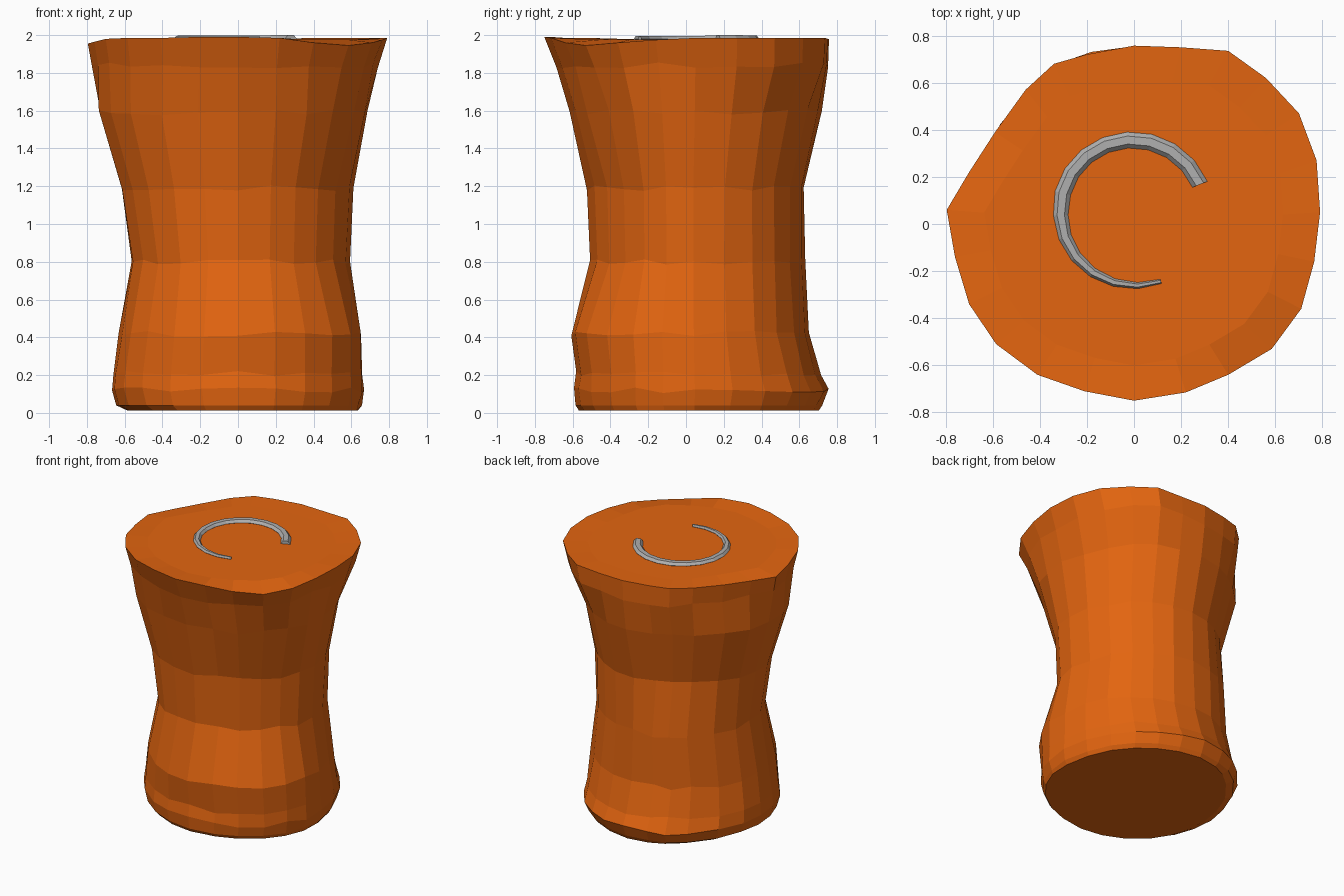
import bpy, bmesh, math, random

if "Cube" in bpy.data.objects:
    bpy.data.objects.remove(bpy.data.objects["Cube"])

random.seed(4)


def material(name, color):
    m = bpy.data.materials.new(name)
    m.diffuse_color = (*color, 1)
    m.use_nodes = True
    m.node_tree.nodes["Principled BSDF"].inputs["Base Color"].default_value = m.diffuse_color
    return m


def finish(bm, name, mat):
    bmesh.ops.recalc_face_normals(bm, faces=bm.faces)
    me = bpy.data.meshes.new(name)
    bm.to_mesh(me)
    bm.free()
    me.materials.append(mat)
    ob = bpy.data.objects.new(name, me)
    bpy.context.collection.objects.link(ob)


def bridge(bm, a, b):
    n = len(a)
    for i in range(n):
        bm.faces.new((a[i], a[(i + 1) % n], b[(i + 1) % n], b[i]))


orange = material("orange", (0.77, 0.13, 0.005))
grey = material("grey", (0.43, 0.43, 0.43))

# uneven rim outline, counter-clockwise, with its height
RIM = [(.79, .05, 1.985), (.775, .27, 1.985), (.70, .47, 1.985), (.56, .62, 1.985),
       (.40, .735, 1.985), (.20, .75, 1.98), (0, .757, 1.98), (-.20, .72, 1.98),
       (-.34, .68, 1.98), (-.46, .57, 1.975), (-.59, .39, 1.965), (-.70, .22, 1.96),
       (-.795, .06, 1.955), (-.76, -.14, 1.965), (-.70, -.34, 1.98), (-.585, -.51, 1.985),
       (-.41, -.64, 1.985), (-.21, -.71, 1.99), (0, -.75, 1.99), (.22, -.715, 1.985),
       (.40, -.64, 1.96), (.585, -.53, 1.945), (.71, -.36, 1.96), (.765, -.16, 1.975)]

# body levels: height, reach to left, right, front, back,
# then extra reach at the front-right and back-left corners
LEVELS = [(.012, .59, .64, .565, .70, 0, 0), (.04, .64, .655, .585, .72, 0, .01),
          (.12, .67, .675, .595, .755, 0, .01), (.21, .665, .665, .585, .715, 0, 0),
          (.42, .63, .65, .60, .65, .02, 0), (.80, .56, .605, .52, .63, -.05, .03),
          (1.19, .625, .625, .535, .63, -.05, -.03),
          (1.59, .75, .685, .615, .73, 0, -.04),
          (1.84, .775, .745, .69, .75, 0, 0)]

# waisted body with wrinkled facets
bm = bmesh.new()
rings = []
for k, (z, left, right, front, back, fr, bl) in enumerate(LEVELS):
    ring = []
    for px, py, pz in RIM:
        a = math.atan2(py, px)
        c, s = math.cos(a), math.sin(a)
        rx = right if c > 0 else left
        ry = back if s > 0 else front
        if k == len(LEVELS) - 1:
            # highest level follows the rim outline
            x, y = px * rx / .795, py * ry / .755
        else:
            j = 1 + random.uniform(-.01, .006)
            diag = (s - c) * math.sqrt(.5)
            j += (bl if diag > 0 else fr) * diag ** 4 / .62
            x, y = c * rx * j, s * ry * j
        dz = random.uniform(-.015, .015) if k > 1 else 0
        ring.append(bm.verts.new((x, y, z + dz)))
    rings.append(ring)
rings.append([bm.verts.new(p) for p in RIM])
for a, b in zip(rings, rings[1:]):
    bridge(bm, a, b)
bm.faces.new(rings[0][::-1])
# lid inside the rim, easing down towards the low spots
lid = [bm.verts.new((x * .8, y * .8, 1.978)) for x, y, z in RIM]
bridge(bm, rings[-1], lid)
bm.faces.new(lid)
finish(bm, "body", orange)

# tapered open ring lying on the lid
bm = bmesh.new()
rings = []
STEPS, SIDES = 15, 6
for i in range(STEPS + 1):
    t = i / STEPS
    a = math.radians(22 + 269 * t)
    r = .302 + .018 * max(0, t - .6) / .4
    w = .034 * (1 - .72 * max(0, t - .55) / .45)
    h = .023 * (1 - .3 * t)
    ring = []
    for j in range(SIDES):
        b = 2 * math.pi * j / SIDES
        q = r + w * math.cos(b)
        ring.append(bm.verts.new((q * math.cos(a) - .01 * math.sin(math.pi * t),
                                  .055 + q * math.sin(a),
                                  1.98 + h * math.sin(b))))
    rings.append(ring)
for a, b in zip(rings, rings[1:]):
    bridge(bm, a, b)
bm.faces.new(rings[0])
bm.faces.new(rings[-1])
finish(bm, "lid_ring", grey)
